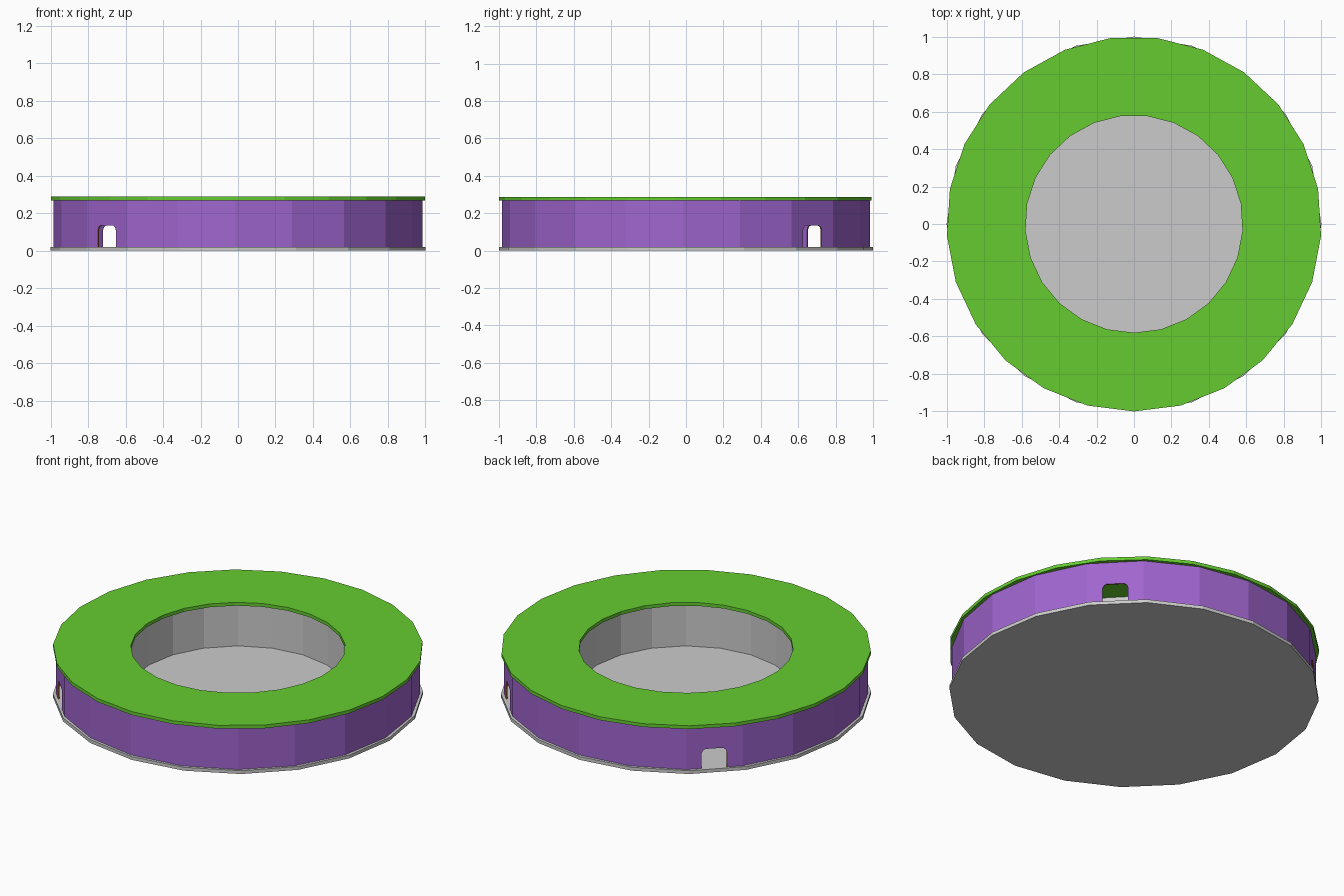
import bpy, bmesh
from math import sin, cos, radians, pi

if "Cube" in bpy.data.objects:
    bpy.data.objects.remove(bpy.data.objects["Cube"])

FLOOR_T, ROOF_B, ROOF_T = 0.02, 0.268, 0.288


def material(name, rgb):
    m = bpy.data.materials.new(name)
    m.diffuse_color = (*rgb, 1)
    m.use_nodes = True
    m.node_tree.nodes["Principled BSDF"].inputs["Base Color"].default_value = m.diffuse_color
    return m


def add_object(name, bm, *mats):
    me = bpy.data.meshes.new(name)
    bm.to_mesh(me)
    bm.free()
    ob = bpy.data.objects.new(name, me)
    bpy.context.collection.objects.link(ob)
    for m in mats:
        me.materials.append(m)
    return ob


def ring(r, n, start, z):
    """Points of a regular polygon, first corner at 'start' degrees."""
    return [(r * cos(radians(start) + 2 * pi * i / n),
             r * sin(radians(start) + 2 * pi * i / n), z) for i in range(n)]


def wall(name, r, n, start, doors=(), mats=()):
    """Faceted wall; facets listed in doors get an arched notch."""
    # left half of the door outline: distance from centre, height
    half = [(0.069, 0), (0.069, 0.09), (0.062, 0.106), (0.048, 0.115)]
    door = half + [(-x, z) for x, z in reversed(half)]
    bm = bmesh.new()
    pts = ring(r, n, start, 0)
    for i in range(n):
        a, b = pts[i], pts[(i + 1) % n]
        width = 2 * r * sin(pi / n)

        def at(x, z):
            t = 0.5 + x / width
            return (a[0] + (b[0] - a[0]) * t, a[1] + (b[1] - a[1]) * t, z)
        h = width / 2
        outline = [(-h, FLOOR_T)]
        if i in doors:
            outline += [(-x, z + FLOOR_T) for x, z in door]
        outline += [(h, FLOOR_T), (h, ROOF_B), (-h, ROOF_B)]
        bm.faces.new([bm.verts.new(at(x, z)) for x, z in outline])
    bmesh.ops.remove_doubles(bm, verts=bm.verts[:], dist=1e-4)
    ob = add_object(name, bm, *mats)
    mod = ob.modifiers.new("thickness", "SOLIDIFY")
    mod.thickness, mod.offset = 0.008, -1
    if len(mats) > 1:
        mod.material_offset_rim = 1
    return ob


green = material("roof_green", (0.13, 0.60, 0.03))
purple = material("wall_purple", (0.35, 0.13, 0.62))
brown = material("door_edge_brown", (0.40, 0.12, 0.04))

# floor disc
bm = bmesh.new()
base = bm.faces.new([bm.verts.new(p) for p in ring(1.0, 20, 0, 0)])
ext = bmesh.ops.extrude_face_region(bm, geom=[base])
for v in ext["geom"]:
    if isinstance(v, bmesh.types.BMVert):
        v.co.z = FLOOR_T
bmesh.ops.recalc_face_normals(bm, faces=bm.faces[:])
add_object("floor", bm)

# outer wall with three doorways, plain inner wall
wall("outer_wall", 0.985, 20, -1, doors=(2, 7, 12), mats=(purple, brown))
wall("inner_wall", 0.605, 20, -1)

# ring-shaped roof slab: four loops bridged around
bm = bmesh.new()
loops = [[bm.verts.new(p) for p in ring(r, 25, -90, z)]
         for r, z in ((1, ROOF_B), (1, ROOF_T), (0.58, ROOF_T), (0.58, ROOF_B))]
for k in range(4):
    lo, hi = loops[k], loops[(k + 1) % 4]
    for i in range(25):
        j = (i + 1) % 25
        bm.faces.new((lo[i], lo[j], hi[j], hi[i]))
bmesh.ops.recalc_face_normals(bm, faces=bm.faces[:])
add_object("roof_ring", bm, green)
